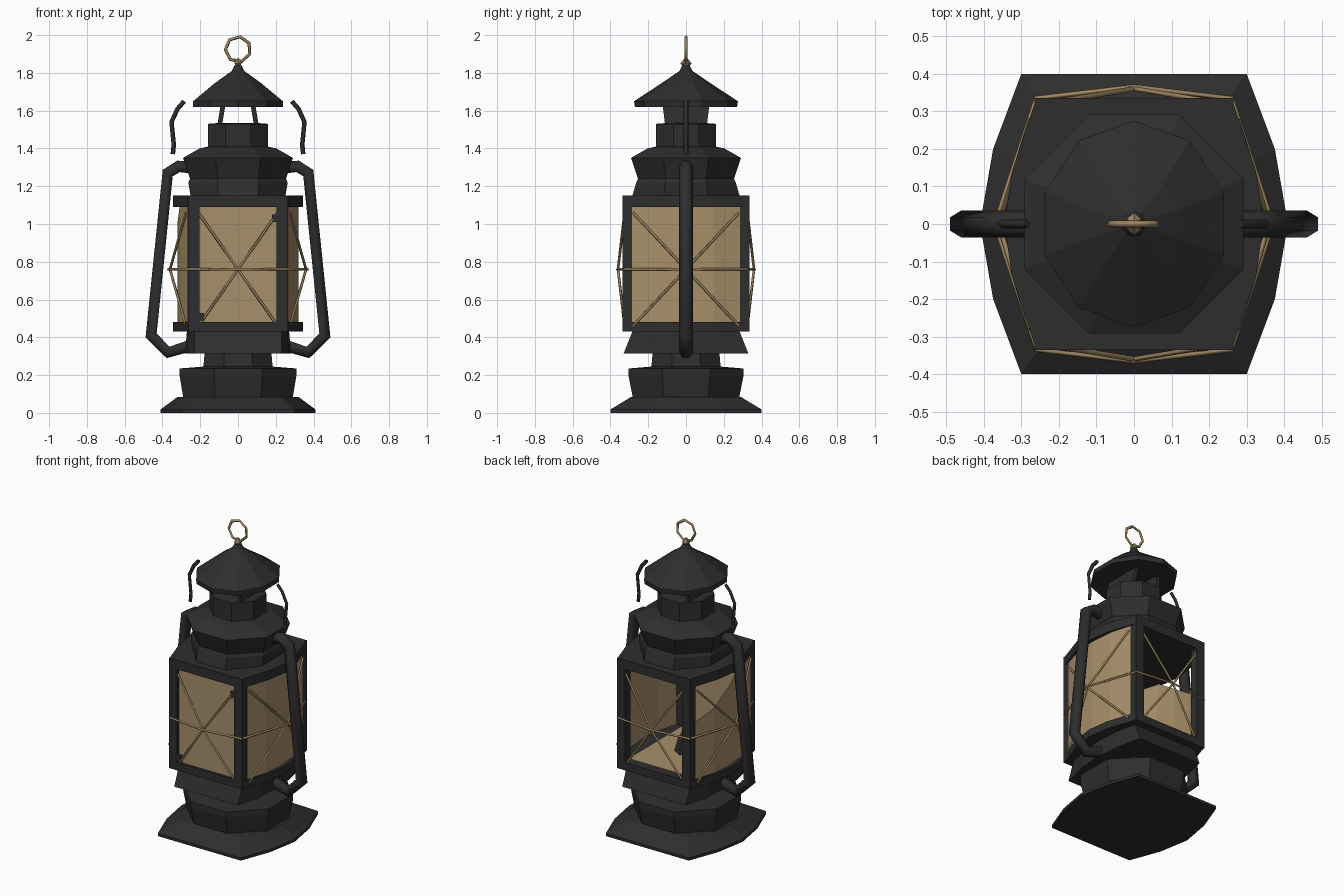
import bpy, bmesh, math

if "Cube" in bpy.data.objects:
    bpy.data.objects.remove(bpy.data.objects["Cube"])


def material(name, col):
    m = bpy.data.materials.new(name)
    m.diffuse_color = (*col, 1)
    m.use_nodes = True
    m.node_tree.nodes["Principled BSDF"].inputs["Base Color"].default_value = m.diffuse_color
    return m


BLACK = material("black iron", (0.027, 0.027, 0.028))
GLASS = material("amber glass", (0.39, 0.28, 0.145))
BRASS = material("brass wire", (0.34, 0.235, 0.115))


def finish(name, bm, mat, normals=True):
    if normals:
        bmesh.ops.recalc_face_normals(bm, faces=bm.faces)
    me = bpy.data.meshes.new(name)
    bm.to_mesh(me)
    bm.free()
    me.materials.append(mat)
    ob = bpy.data.objects.new(name, me)
    bpy.context.collection.objects.link(ob)
    return ob


def loft(name, rings, mat):
    """Solid through rings of 3D points, capped at both ends."""
    bm = bmesh.new()
    vs = [[bm.verts.new(p) for p in r] for r in rings]
    n = len(vs[0])
    for a, b in zip(vs, vs[1:]):
        for i in range(n):
            j = (i + 1) % n
            bm.faces.new((a[i], a[j], b[j], b[i]))
    bm.faces.new(vs[0][::-1])
    bm.faces.new(vs[-1])
    return finish(name, bm, mat)


def turned(name, profile, n, mat, phase=0.5):
    """Low-poly lathe; profile is (x radius, y radius, z)."""
    rings = []
    for rx, ry, z in profile:
        rings.append([(rx * math.cos((i + phase) * math.tau / n),
                       ry * math.sin((i + phase) * math.tau / n), z) for i in range(n)])
    return loft(name, rings, mat)


def outline(cx, cy, mx, my, tip, z):
    """Plan with flat front and back and bowed sides."""
    half = [(cx, -cy), (mx, -my), (tip, 0), (mx, my), (cx, cy)]
    return [(x, y, z) for x, y in half] + [(-x, -y, z) for x, y in half]


def box(name, x0, x1, y0, y1, z0, z1, mat):
    return loft(name, [[(x0, y0, z), (x1, y0, z), (x1, y1, z), (x0, y1, z)] for z in (z0, z1)], mat)


def tube(name, pts, r, mat, res=0, cyclic=False):
    cu = bpy.data.curves.new(name, 'CURVE')
    cu.dimensions = '3D'
    cu.bevel_depth = r
    cu.bevel_resolution = res
    cu.use_fill_caps = True
    sp = cu.splines.new('POLY')
    sp.points.add(len(pts) - 1)
    for p, co in zip(sp.points, pts):
        p.co = (*co, 1)
    sp.use_cyclic_u = cyclic
    cu.materials.append(mat)
    ob = bpy.data.objects.new(name, cu)
    bpy.context.collection.objects.link(ob)
    bpy.ops.object.select_all(action='DESELECT')
    ob.select_set(True)
    bpy.context.view_layer.objects.active = ob
    bpy.ops.object.convert(target='MESH')
    return ob


# Base flange, fuel tank, neck and skirt
loft("base_flange", [outline(.30, .40, .375, .2, .41, 0), outline(.30, .40, .375, .2, .41, .018),
                     outline(.22, .29, .29, .15, .32, .085)], BLACK)
turned("fuel_tank", [(.31, .30, .06), (.335, .33, .2), (.335, .33, .235), (.2, .2, .245)], 8, BLACK)
turned("tank_neck", [(.2, .2, .23), (.19, .19, .33)], 8, BLACK)
loft("skirt", [outline(.23, .33, .27, .15, .28, .315), outline(.23, .28, .26, .15, .27, .44)], BLACK)

# Cage: bottom and top plates plus corner posts
for name, z0, z1 in (("cage_floor", .43, .48), ("cage_roof", 1.09, 1.15)):
    loft(name, [outline(.26, .335, .325, .14, .345, z) for z in (z0, z1)], BLACK)
for sx in (-1, 1):
    for sy in (-1, 1):
        xs = sorted((sx * .205, sx * .265))
        ys = sorted((sy * .28, sy * .335))
        box("corner_post", *xs, *ys, .43, 1.15, BLACK)

# Glass: flat front pane, bowed right pane, broken left pane, open back
box("front_glass", -.21, .21, -.318, -.312, .47, 1.1, GLASS)
plan = [(.265, -.285), (.305, -.15), (.318, 0), (.305, .15), (.265, .285)]
for name, s, tops in (("right_glass", 1, [1.1] * 5), ("left_glass", -1, [1.1, 1.1, 1.0, .9, .85])):
    bm = bmesh.new()
    lo = [bm.verts.new((s * x, y, .47)) for x, y in plan]
    hi = [bm.verts.new((s * x, y, t)) for (x, y), t in zip(plan, tops)]
    for i in range(4):
        bm.faces.new((lo[i], lo[i + 1], hi[i + 1], hi[i]))
    ob = finish(name, bm, GLASS)
    mod = ob.modifiers.new("thickness", 'SOLIDIFY')
    mod.thickness = .006
    mod.offset = 0
box("glass_tray", -.22, .22, -.28, .28, .478, .484, GLASS)
turned("burner", [(.07, .07, .48), (.05, .05, .56), (.02, .02, .62)], 6, BLACK)

# Wire guards: a cross bowed outwards on each face, with a hoop round the middle
for s in (-1, 1):
    for d in (-1, 1):
        tube("guard_cross_front_back", [(-.21, s * .325, .76 - d * .3), (0, s * .36, .76),
                                        (.21, s * .325, .76 + d * .3)], .007, BRASS)
        tube("guard_cross_side", [(s * .275, -.28, .76 - d * .3), (s * .36, 0, .76),
                                  (s * .275, .28, .76 + d * .3)], .007, BRASS)
    box("guard_clip", *sorted((s * .18, s * .205)), -.335, -.315, .77 + s * .26 - .02, .77 + s * .26 + .02, BLACK)
tube("guard_hoop", [(0, -.365, .76), (.26, -.335, .76), (.37, 0, .76), (.26, .335, .76),
                    (0, .365, .76), (-.26, .335, .76), (-.37, 0, .76), (-.26, -.335, .76)],
     .007, BRASS, cyclic=True)

# Crown, chimney and hood
turned("crown", [(.27, .31, 1.14), (.285, .285, 1.22), (.275, .275, 1.24), (.315, .315, 1.35),
                 (.22, .22, 1.40), (.17, .17, 1.41)], 8, BLACK)
turned("chimney", [(.172, .172, 1.38), (.172, .172, 1.53), (.11, .11, 1.535)], 8, BLACK)
for s in (-1, 1):
    loft("hood_support", [[(s * x, y * w, z) for x, y in ((.085 + k, -1), (.11 + k, -1), (.11 + k, 1), (.085 + k, 1))]
                          for z, w, k in ((1.52, .11, 0), (1.64, .125, -.02))], BLACK)
turned("hood", [(.1, .1, 1.63), (.25, .27, 1.62), (.25, .275, 1.65), (.13, .13, 1.745),
                (.035, .035, 1.81), (.02, .02, 1.84)], 10, BLACK)
turned("finial", [(.008, .01, 1.83), (.022, .03, 1.85), (.008, .01, 1.875)], 6, BRASS)

# Hanging ring
tube("hanging_ring", [(.067 * math.cos(a * math.tau / 7 + 1.4), 0, 1.925 + .067 * math.sin(a * math.tau / 7 + 1.4))
                      for a in range(7)], .009, BRASS, cyclic=True)

# Side air tubes and the broken bail handle
for s in (-1, 1):
    tube("side_tube", [(s * x, 0, z) for x, z in ((.26, 1.30), (.315, 1.305), (.372, 1.27), (.46, .41),
                                                  (.37, .32), (.24, .36))], .036, BLACK, res=1)
    tube("bail_handle", [(s * x, 0, z) for x, z in ((.345, 1.37), (.34, 1.42), (.352, 1.54), (.32, 1.61),
                                                    (.285, 1.65))], .012, BLACK)
